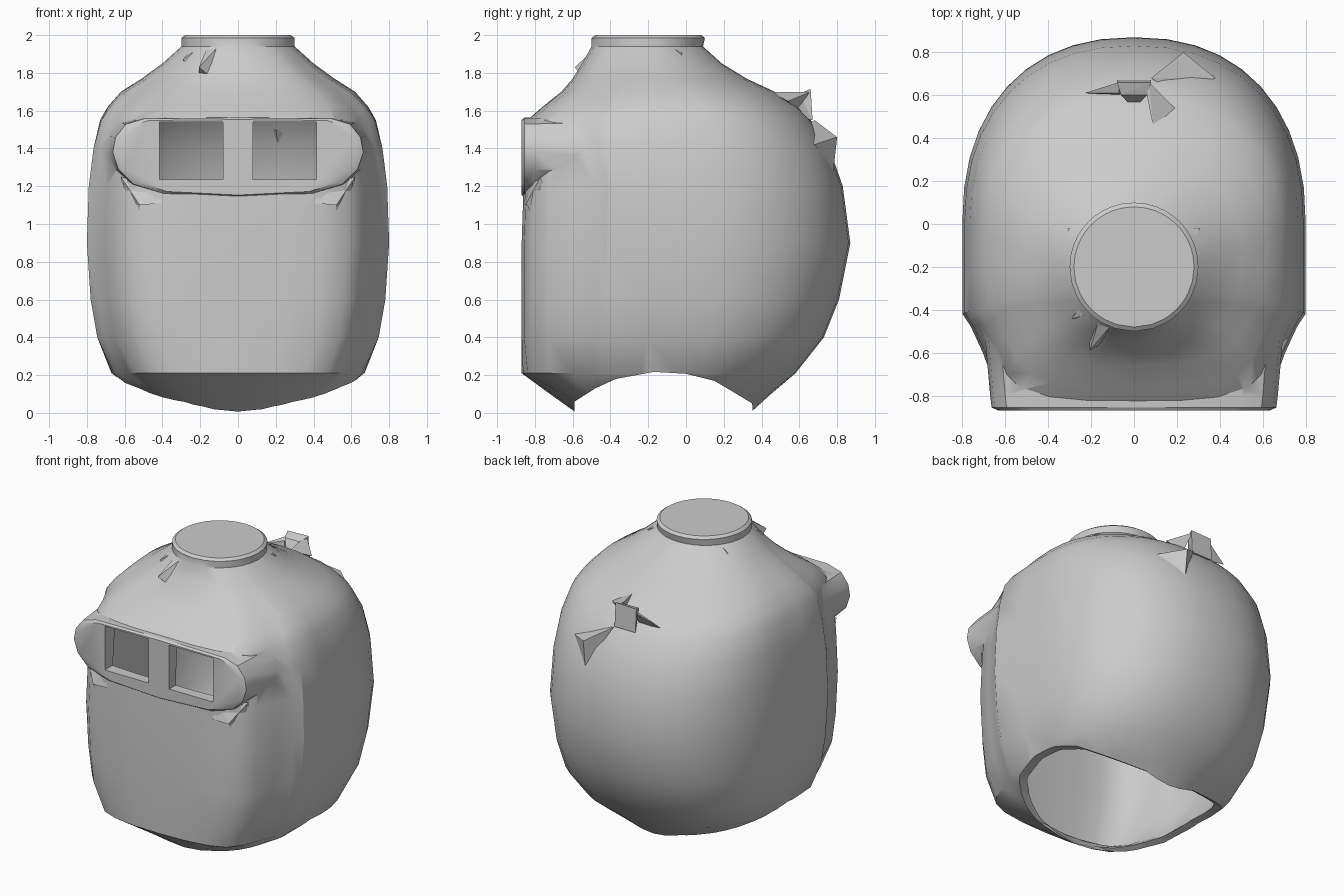
import bpy, bmesh, math
from mathutils import Vector

cube = bpy.data.objects.get("Cube")
if cube:
    bpy.data.objects.remove(cube, do_unlink=True)

grey = bpy.data.materials.new("steel grey")
grey.use_nodes = True
COLOUR = (0.6, 0.6, 0.6, 1)
grey.diffuse_color = COLOUR
grey.node_tree.nodes["Principled BSDF"].inputs["Base Color"].default_value = COLOUR


def finish(name, bm):
    bmesh.ops.recalc_face_normals(bm, faces=bm.faces)
    mesh = bpy.data.meshes.new(name)
    bm.to_mesh(mesh)
    bm.free()
    obj = bpy.data.objects.new(name, mesh)
    bpy.context.collection.objects.link(obj)
    mesh.materials.append(grey)
    return obj


def loft(name, rings):
    """Skin a list of equal-length point rings and cap both ends."""
    bm = bmesh.new()
    loops = [[bm.verts.new(p) for p in ring] for ring in rings]
    n = len(loops[0])
    for a, b in zip(loops, loops[1:]):
        for i in range(n):
            j = (i + 1) % n
            bm.faces.new((a[i], a[j], b[j], b[i]))
    bm.faces.new(loops[0])
    bm.faces.new(loops[-1])
    return finish(name, bm)


def hull(name, points):
    bm = bmesh.new()
    for p in points:
        bm.verts.new(p)
    bmesh.ops.convex_hull(bm, input=bm.verts[:])
    return finish(name, bm)


def box(name, x0, x1, y0, y1, z0, z1):
    return hull(name, [(x, y, z) for x in (x0, x1) for y in (y0, y1) for z in (z0, z1)])


def combine(target, other, operation):
    other.hide_render = True
    mod = target.modifiers.new(operation, 'BOOLEAN')
    mod.operation, mod.solver, mod.object = operation, 'EXACT', other
    bpy.context.view_layer.objects.active = target
    bpy.ops.object.modifier_apply(modifier=mod.name)
    bpy.data.objects.remove(other, do_unlink=True)


# Plan of one side: boxy front cheek, then a rounded back
plan = [(0, -1), (.3, -1), (.55, -.985), (.72, -.94), (.82, -.84),
        (.88, -.69), (.95, -.55), (1, -.48), (1, -.24), (1, 0)]
for k in range(1, 11):
    a = math.pi / 2 * k / 10
    plan.append((math.cos(a) ** .88 if k < 10 else 0, math.sin(a) ** .88))
plan += [(-x, y) for x, y in plan[-2:0:-1]]


def section(z, width, front, back, boxy):
    centre = -.2 * (1 - boxy)
    ring = []
    for x, y in plan:
        p = Vector((x, y)).normalized().lerp(Vector((x, y)), boxy)
        depth = centre - front if y < 0 else back - centre
        ring.append((p.x * width, centre + p.y * depth, z))
    return ring


# Helmet levels: height, half width, front, back, boxiness
levels = [
    (2.0, .28, -.48, .08, 0), (1.985, .3, -.5, .1, 0), (1.94, .3, -.5, .09, 0),
    (1.85, .40, -.55, .19, .2), (1.77, .51, -.60, .32, .4),
    (1.70, .62, -.66, .47, .6), (1.62, .69, -.76, .59, .8),
    (1.55, .73, -.84, .66, .9), (1.4, .765, -.85, .76, 1),
    (1.2, .79, -.86, .83, 1), (.9, .8, -.87, .87, 1), (.6, .78, -.87, .81, 1),
    (.4, .745, -.87, .73, 1), (.21, .67, -.87, .58, .8),
    (.1, .57, -.72, .45, .3), (0, .4, -.58, .34, 0)]
helmet = loft("helmet_shell", [section(*v) for v in levels])

# Raised visor surround
half = [(0, 1.565), (.5, 1.56), (.6, 1.53), (.655, 1.46), (.67, 1.38),
        (.64, 1.29), (.56, 1.21), (.4, 1.16), (0, 1.14)]
outline = half + [(-x, z) for x, z in half[-2:0:-1]]
visor = loft("visor_surround", [
    [(x * s, y, 1.36 + (z - 1.36) * s) for x, z in outline]
    for y, s in ((-.5, 1.04), (-.8, 1.0), (-.855, .99), (-.87, .94))])
combine(helmet, visor, 'UNION')

# Hollow inside
wall = .06
inner = [(z, w - wall, f + wall, b - wall, s) for z, w, f, b, s in levels[3:-1]]
inner.append((-.05, .36, -.54, .3, 0))
combine(helmet, loft("cavity", [section(*v) for v in inner]), 'DIFFERENCE')

# Arched neck opening
arch = [(-.59, -.2), (-.59, .06), (-.48, .13), (-.37, .18), (-.17, .217),
        (0, .207), (.15, .17), (.26, .105), (.35, .05), (.37, -.2)]
combine(helmet, loft("neck_cutter", [[(x, y, z) for y, z in arch] for x in (-1, 1)]),
        'DIFFERENCE')

# Eye openings with a bar between them
for s in (-1, 1):
    x0, x1 = sorted((.08 * s, .415 * s))
    combine(helmet, box("eye_cutter", x0, x1, -1, -.6, 1.235, 1.54), 'DIFFERENCE')

bpy.ops.object.select_all(action='DESELECT')
helmet.select_set(True)
bpy.context.view_layer.objects.active = helmet
bpy.ops.object.shade_smooth_by_angle(angle=math.radians(32))

# Torn flaps under the visor ends
for side, s in (("left", 1), ("right", -1)):
    hull(side + "_cheek_flap", [(s * x, y, z) for x, y, z in (
        (.62, -.77, 1.25), (.40, -.86, 1.11), (.52, -.85, 1.10),
        (.60, -.72, 1.12), (.45, -.83, 1.2))])
    hull(side + "_cheek_spike", [(s * x, y, z) for x, y, z in (
        (.61, -.78, 1.22), (.52, -.84, 1.10), (.53, -.77, .94), (.58, -.74, 1.1))])

# Small gussets around the crown
gussets = [(30, .36, 1.86), (-40, .37, 1.82), (-140, .38, 1.83),
           (-118, .44, 1.79), (150, .36, 1.86)]
for i, (angle, reach, z) in enumerate(gussets):
    a = math.radians(angle)

    def around(r, turn, height):
        return (r * math.cos(a + turn), -.2 + r * math.sin(a + turn), height)
    hull(f"crown_gusset_{i + 1}", [
        around(.29, -.1, 1.94), around(.29, .12, 1.94), around(reach, 0, z + .04),
        around(reach - .08, .15, z - .03), around(reach - .08, -.12, z - .03)])

# Broken bracket on the back
hull("back_bracket", [(-.08, .67, 1.55), (.08, .67, 1.55), (-.08, .66, 1.71),
                      (.08, .66, 1.715), (-.06, .6, 1.69), (.06, .6, 1.69),
                      (0, .54, 1.58)])
hull("bracket_left_wing", [(.07, .66, 1.70), (.06, .6, 1.70), (.09, .45, 1.70),
                           (.19, .54, 1.65), (.08, .58, 1.6)])
hull("bracket_right_wing", [(-.07, .66, 1.68), (-.07, .61, 1.66),
                            (-.23, .61, 1.60), (-.06, .6, 1.58)])
hull("back_shard", [(.23, .80, 1.46), (.08, .68, 1.55), (.38, .68, 1.42),
                    (.23, .78, 1.28), (.2, .6, 1.5)])
